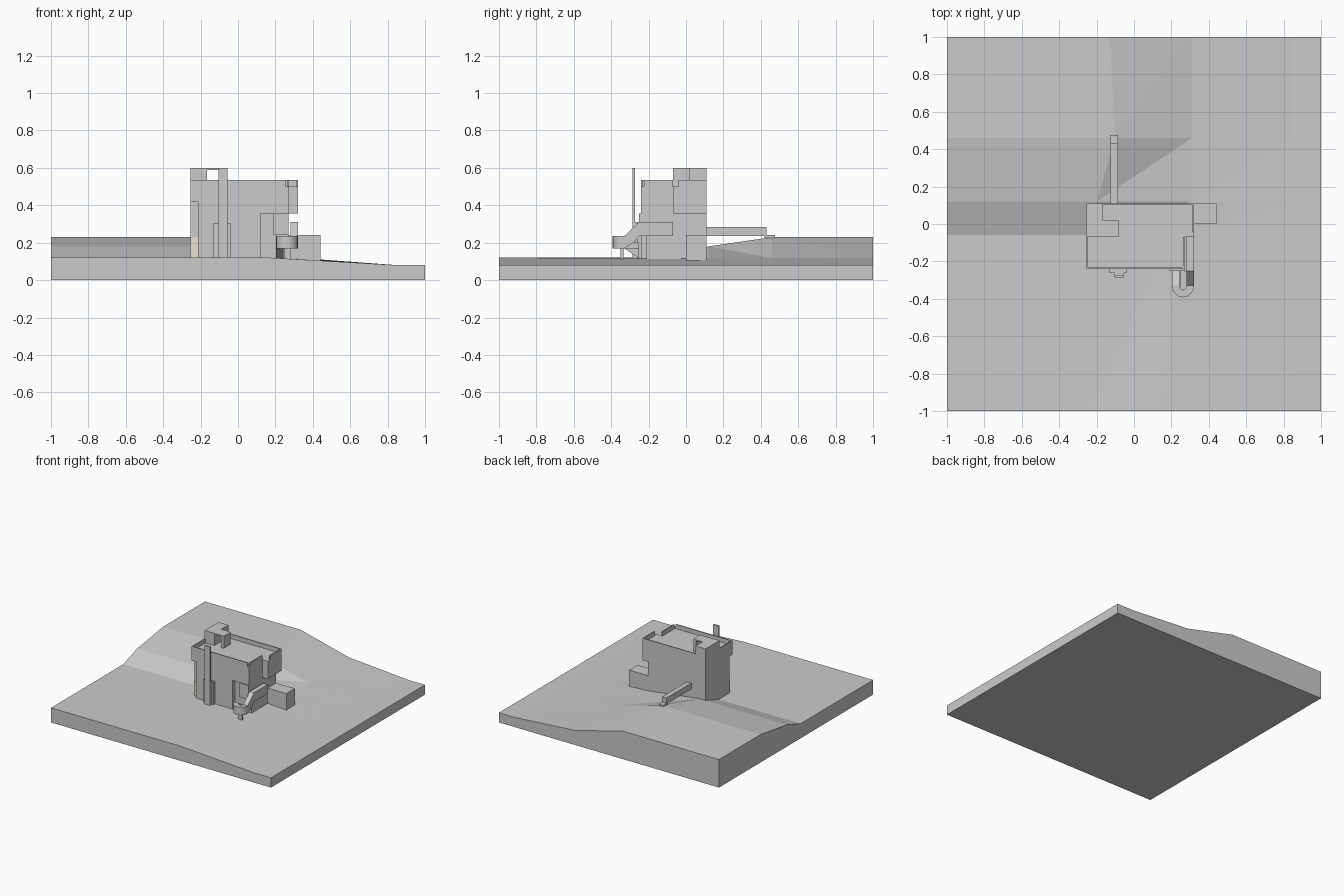
import bpy, bmesh, math

if "Cube" in bpy.data.objects:
    bpy.data.objects.remove(bpy.data.objects["Cube"])


def make(name, verts, faces):
    me = bpy.data.meshes.new(name)
    me.from_pydata(verts, [], faces)
    bm = bmesh.new()
    bm.from_mesh(me)
    bmesh.ops.recalc_face_normals(bm, faces=bm.faces)
    bm.to_mesh(me)
    bm.free()
    ob = bpy.data.objects.new(name, me)
    bpy.context.collection.objects.link(ob)
    return ob


def prism(name, outline, lo, hi, axis="z"):
    """Extrude a 2D outline: (x, y) along z, or (y, z) along x."""
    n = len(outline)
    put = (lambda p, h: (p[0], p[1], h)) if axis == "z" else (lambda p, h: (h, p[0], p[1]))
    verts = [put(p, h) for h in (lo, hi) for p in outline]
    faces = [list(range(n)), list(range(n, 2 * n))]
    faces += [[i, (i + 1) % n, n + (i + 1) % n, n + i] for i in range(n)]
    return make(name, verts, faces)


def box(name, x0, x1, y0, y1, z0, z1):
    return prism(name, [(x0, y0), (x1, y0), (x1, y1), (x0, y1)], z0, z1)


# Ground slab: rows of y, knee positions and heights
rows = [(-1, -.25, .17, .12, .12), (-.06, -.25, .2, .12, .118), (.12, -.2, .31, .18, .115),
        (.46, -.1, .31, .23, .118), (1, -.13, .31, .23, .12)]
verts, faces = [], []
for y, a, b, zl, zb in rows:
    verts += [(-1, y, zl), (a, y, zl), (b, y, zb), (.85, y, .08), (1, y, .08)]
verts += [(x, y, 0) for _, y, _ in [(0, r[0], 0) for r in rows] for x in (-1, -.3, .2, .85, 1)]
R = len(rows)
for r in range(R - 1):
    for c in range(4):
        i = r * 5 + c
        faces.append((i, i + 1, i + 6))
        faces.append((i, i + 6, i + 5))
        j = i + R * 5
        faces.append((j, j + 5, j + 6, j + 1))
rim = [*range(0, 5), *range(9, R * 5, 5), *range(R * 5 - 2, R * 5 - 6, -1),
       *range(R * 5 - 10, 0, -5)]
for k, a in enumerate(rim):
    b = rim[(k + 1) % len(rim)]
    faces.append((a, b, b + R * 5, a + R * 5))
make("ground", verts, faces)

# House body: lower storey with recesses, upper storey with side wing
prism("lower_storey", [(-.215, -.24), (.12, -.24), (.12, -.21), (.27, -.21), (.27, .11),
                       (-.255, .11), (-.255, -.2), (-.215, -.2)], .1, .36)
box("front_oriel", .19, .27, -.25, -.2, .24, .355)
prism("corner_storey", [(-.215, -.24), (.27, -.24), (.27, .11), (-.255, .11),
                        (-.255, -.2), (-.215, -.2)], .355, .42)
box("wing_lower", .265, .32, -.07, .11, .355, .42)
prism("upper_storey", [(-.255, -.24), (.27, -.24), (.27, -.07), (.32, -.07),
                       (.32, .11), (-.255, .11)], .42, .5)

# Roof parapets
t = .009
for k, (x0, x1, y0, y1) in enumerate([
        (-.255, .255, -.24, -.24 + t), (-.255, -.255 + t, -.24, .11),
        (-.255, .32, .11 - t, .11), (.27 - t, .27, -.225, -.07),
        (.32 - t, .32, -.04, .11)]):
    box(f"parapet_{k}", x0, x1, y0, y1, .5, .535)

# Roof turret with an open middle
box("turret", -.255, -.165, -.07, .11, .5, .6)
box("turret_wall", -.105, -.08, -.07, .02, .5, .6)
box("turret_roof", -.165, -.08, -.07, .02, .59, .6)

# Front pilaster and tall post
box("pilaster", -.13, -.04, -.262, -.235, .11, .305)
box("post_base", -.105, -.055, -.275, -.255, .11, .31)
box("tall_post", -.105, -.055, -.287, -.272, .11, .6)

# Pale panel at the recessed front corner
panel = box("corner_panel", -.255, -.215, -.205, -.2, .12, .23)
mat = bpy.data.materials.new("pale")
mat.diffuse_color = (.8, .77, .62, 1)
mat.use_nodes = True
mat.node_tree.nodes["Principled BSDF"].inputs["Base Color"].default_value = mat.diffuse_color
panel.data.materials.append(mat)

# Side shed and rear beam
box("shed", .265, .44, 0, .11, .1, .24)
box("rear_beam", -.125, -.085, .1, .43, .235, .285)
box("beam_tip", -.125, -.085, .42, .475, .225, .24)

# Curved ramp at the front right corner
prism("ramp_upper", [(-.07, .235), (-.07, .31), (-.25, .31), (-.33, .235),
                     (-.33, .17), (-.28, .2), (-.25, .235)], .28, .32, "x")
arc = [math.pi * (1 + i / 10) for i in range(11)]
ring = [(.262 + .058 * math.cos(a), -.33 + .062 * math.sin(a)) for a in arc]
ring += [(.262 + .02 * math.cos(a), -.33 + .022 * math.sin(a)) for a in reversed(arc)]
prism("ramp_turn", ring, .17, .235)
prism("ramp_lower", [(-.33, .17), (-.33, .235), (-.25, .18), (-.25, .115)], .204, .242, "x")
box("ramp_leg", .245, .282, -.35, -.335, .11, .2)
box("inner_leg", .248, .28, -.335, -.25, .17, .2)
